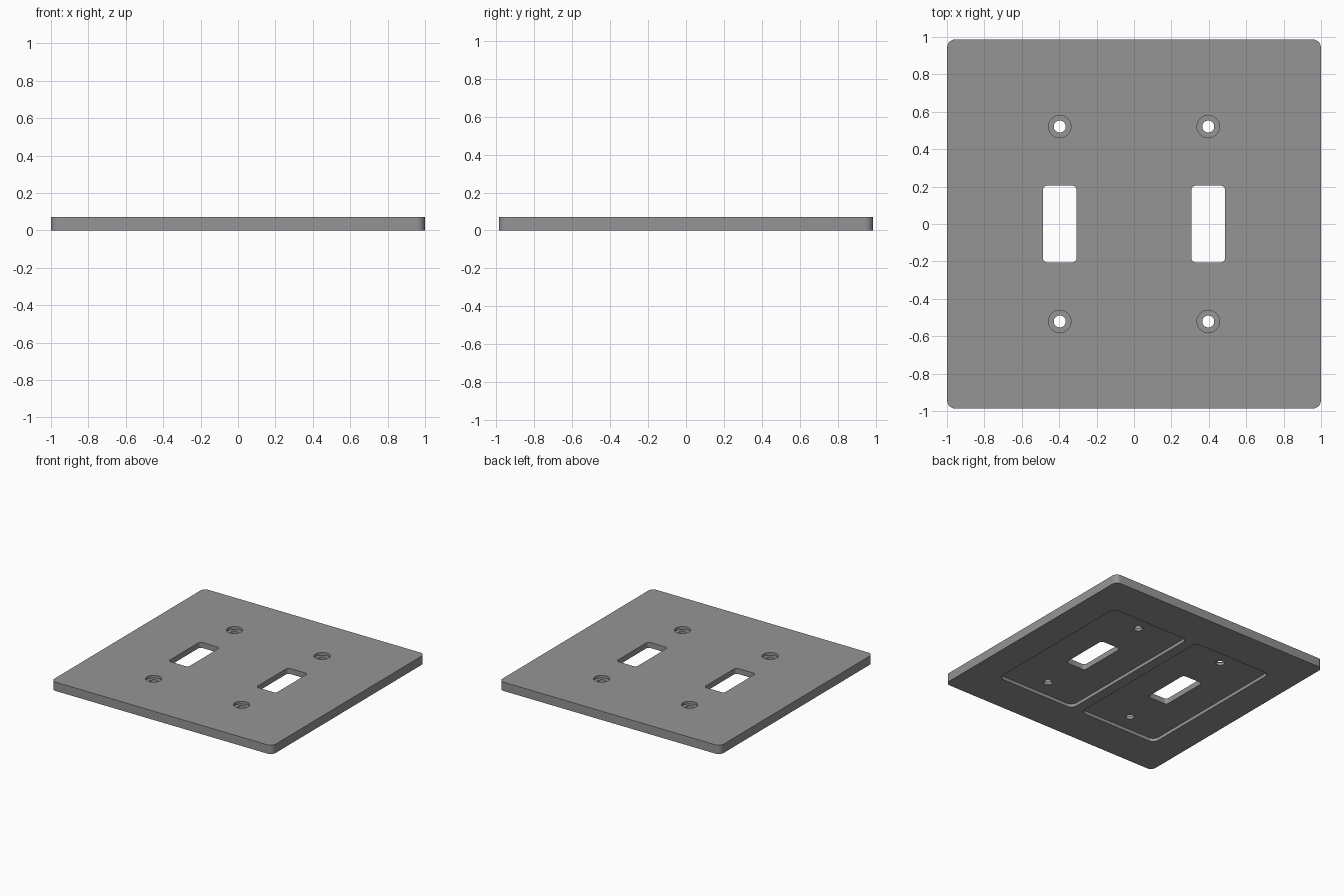
import bpy, bmesh, math

if "Cube" in bpy.data.objects:
    bpy.data.objects.remove(bpy.data.objects["Cube"])

THICK = 0.072      # plate thickness
RECESS = 0.027     # depth of the rear pockets
SEAT = 0.022       # depth of the screw head seats
GANG_X = 0.397     # offset of each switch column
SCREW_Y = 0.521    # offset of each screw


def prism(name, cx, cy, w, h, r, z0, z1, seg=8):
    """Upright prism with a rounded rectangle outline."""
    bm = bmesh.new()
    ring = []
    corners = [(1, 1), (-1, 1), (-1, -1), (1, -1)]
    for k, (sx, sy) in enumerate(corners):
        for i in range(seg + 1):
            a = math.pi / 2 * (k + i / seg)
            ring.append(bm.verts.new((cx + sx * (w / 2 - r) + r * math.cos(a),
                                      cy + sy * (h / 2 - r) + r * math.sin(a), z0)))
    bmesh.ops.remove_doubles(bm, verts=ring, dist=1e-5)
    face = bm.faces.new(bm.verts[:])
    top = bmesh.ops.extrude_face_region(bm, geom=[face])["geom"]
    bmesh.ops.translate(bm, vec=(0, 0, z1 - z0),
                        verts=[v for v in top if isinstance(v, bmesh.types.BMVert)])
    bmesh.ops.recalc_face_normals(bm, faces=bm.faces[:])
    mesh = bpy.data.meshes.new(name)
    bm.to_mesh(mesh)
    bm.free()
    obj = bpy.data.objects.new(name, mesh)
    bpy.context.collection.objects.link(obj)
    return obj


def cylinder(name, x, y, r, z0, z1):
    return prism(name, x, y, 2 * r, 2 * r, r, z0, z1)


# Wall plate with rounded vertical corners
plate = prism("wall_plate", 0, 0, 2.0, 1.974, 0.045, 0, THICK)
grey = bpy.data.materials.new("plate grey")
grey.diffuse_color = (0.30, 0.30, 0.30, 1)
grey.use_nodes = True
grey.node_tree.nodes["Principled BSDF"].inputs["Base Color"].default_value = grey.diffuse_color
plate.data.materials.append(grey)

# Cutters: rear pocket, toggle slot, screw holes and screw head seats
cutters = []
for x in (-GANG_X, GANG_X):
    cutters.append(prism("pocket_cutter", x, 0, 0.71, 1.33, 0.05, -0.1, RECESS))
    cutters.append(prism("slot_cutter", x, 0, 0.18, 0.411, 0.025, -0.2, 0.2))
    for y in (-SCREW_Y, SCREW_Y):
        cutters.append(cylinder("hole_cutter", x, y, 0.032, -0.2, 0.2))
        cutters.append(cylinder("seat_cutter", x, y, 0.06, THICK - SEAT, 0.2))

bpy.context.view_layer.objects.active = plate
plate.select_set(True)
for c in cutters:
    mod = plate.modifiers.new("cut", "BOOLEAN")
    mod.operation = "DIFFERENCE"
    mod.solver = "EXACT"
    mod.object = c
    bpy.ops.object.modifier_apply(modifier=mod.name)
for c in cutters:
    bpy.data.objects.remove(c)

# Smooth rounded walls, crisp rims
bpy.ops.object.shade_smooth_by_angle(angle=math.radians(30))
